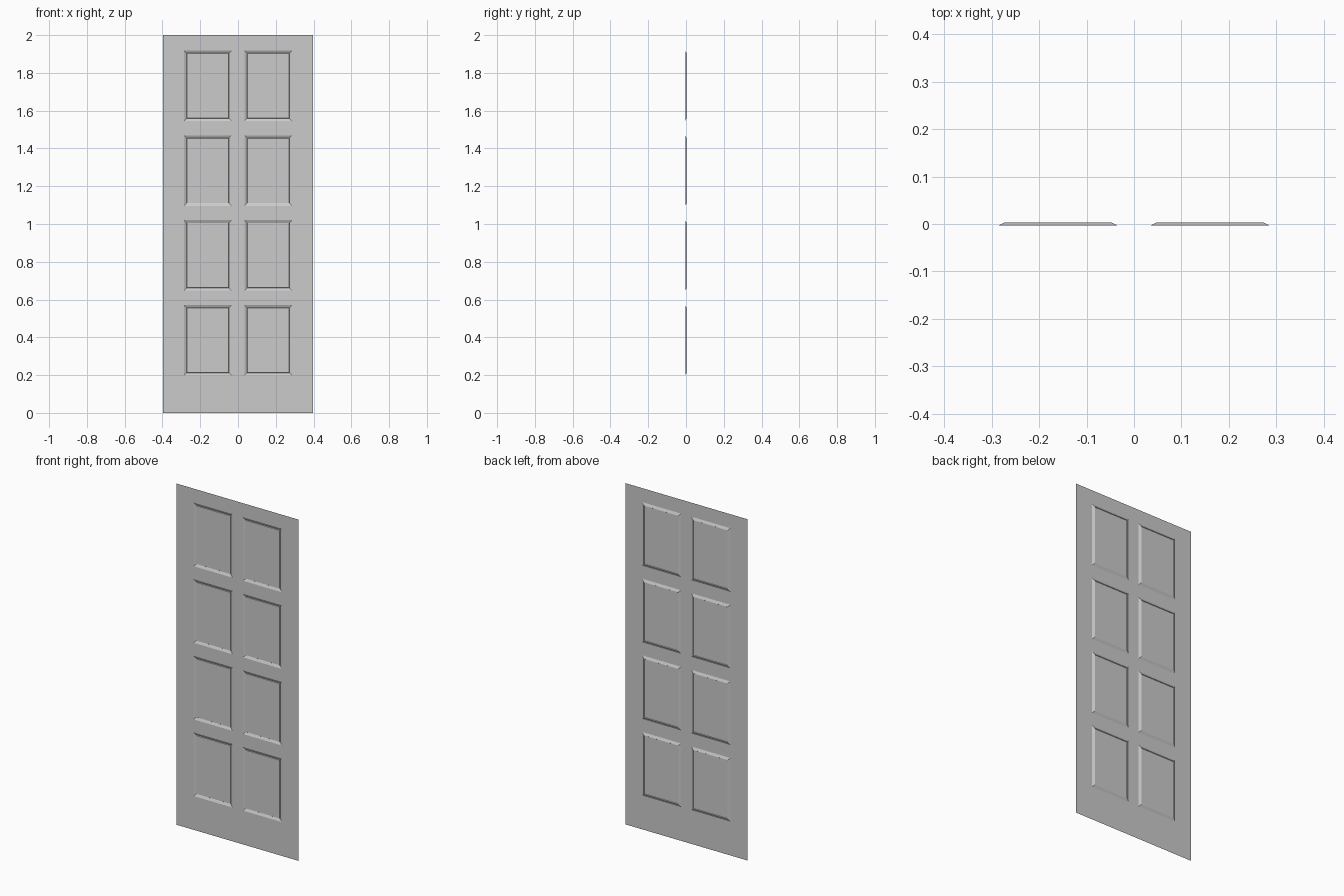
import bpy, bmesh

if "Cube" in bpy.data.objects:
    bpy.data.objects.remove(bpy.data.objects["Cube"])

W, H = 0.396, 2.0                  # half width, height of the leaf
FRONT, DEPTH = -0.0033, 0.0066     # front plane and groove depth
OUT, MID = 0.286, 0.034            # outer and inner side of each panel column
BOTTOM, PITCH, TALL = 0.198, 0.449, 0.373

# Door leaf: thin sheet laid out as stiles, rails and eight panel cells
xs = [-W, -OUT, -MID, MID, OUT, W]
zs = [0.0]
for i in range(4):
    zs += [BOTTOM + i * PITCH, BOTTOM + i * PITCH + TALL]
zs.append(H)

bm = bmesh.new()
grid = [[bm.verts.new((x, FRONT, z)) for x in xs] for z in zs]
panels = []
for j in range(len(zs) - 1):
    for i in range(len(xs) - 1):
        face = bm.faces.new((grid[j][i], grid[j][i + 1],
                             grid[j + 1][i + 1], grid[j + 1][i]))
        if i in (1, 3) and j % 2 == 1:
            panels.append(face)
bm.normal_update()


def step(thickness, depth):
    bmesh.ops.inset_individual(bm, faces=panels, thickness=thickness,
                               depth=depth, use_even_offset=True)
    bm.normal_update()


# Pressed mouldings: sloped border, then a steep lip up to the flat field
step(0.014, -DEPTH)
step(0.002, DEPTH * 0.5)

mesh = bpy.data.meshes.new("door_leaf")
bm.to_mesh(mesh)
bm.free()
door = bpy.data.objects.new("door_leaf", mesh)
bpy.context.collection.objects.link(door)
